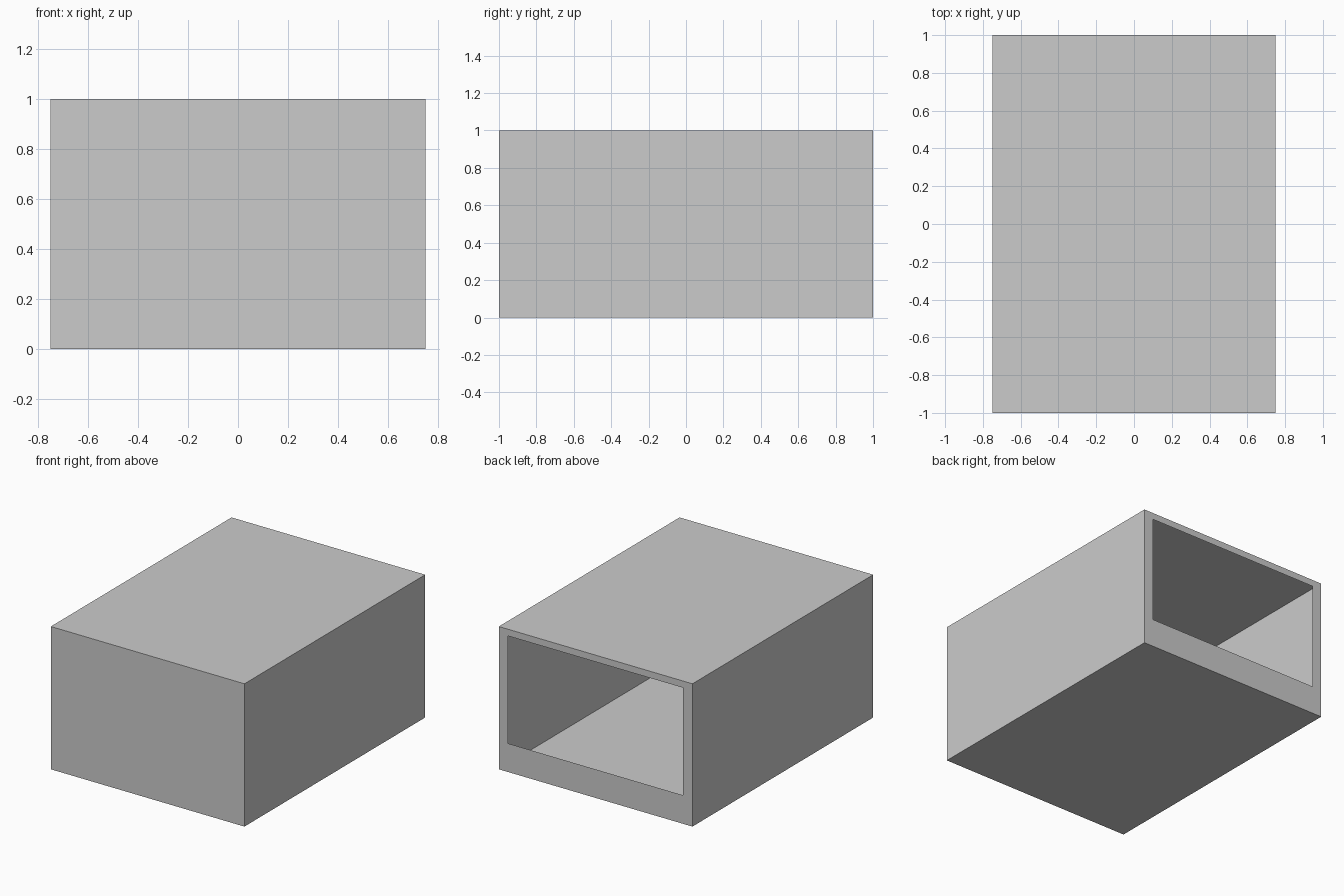
import bpy, bmesh

if "Cube" in bpy.data.objects:
    bpy.data.objects.remove(bpy.data.objects["Cube"])

W, D, H = 1.5, 2.0, 1.0                      # outer size
SIDE, SILL, LINTEL = 0.072, 0.2, 0.047       # frame widths around the rear opening

# Thin-walled box shell
bm = bmesh.new()
bmesh.ops.create_cube(bm, size=1)
bmesh.ops.scale(bm, vec=(W, D, H), verts=bm.verts)
bmesh.ops.translate(bm, vec=(0, 0, H / 2), verts=bm.verts)

# Rear face: inset a frame, fit it to the opening, then remove the panel
bm.normal_update()
rear = max(bm.faces, key=lambda f: f.calc_center_median().y)
bmesh.ops.inset_region(bm, faces=[rear], thickness=0.05)
for v in rear.verts:
    v.co.x = (W / 2 - SIDE) * (1 if v.co.x > 0 else -1)
    v.co.z = H - LINTEL if v.co.z > H / 2 else SILL
bmesh.ops.delete(bm, geom=[rear], context='FACES')

mesh = bpy.data.meshes.new("box_shell")
bm.to_mesh(mesh)
bm.free()
bpy.context.collection.objects.link(bpy.data.objects.new("box_shell", mesh))
